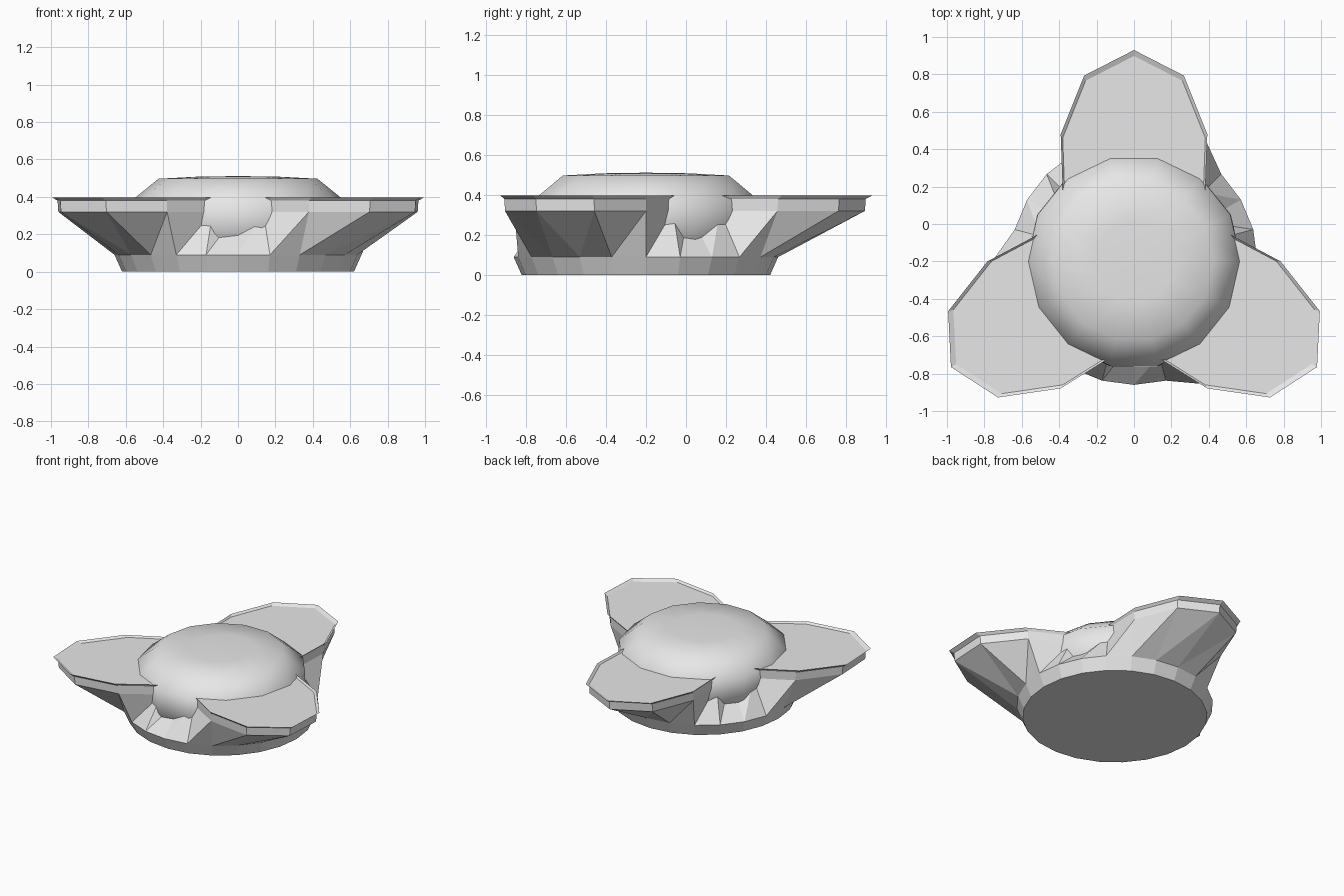
import bpy, bmesh, math

if "Cube" in bpy.data.objects:
    bpy.data.objects.remove(bpy.data.objects["Cube"])

CENTRE_Y = -0.2   # axis of the three-lobed body

grey = bpy.data.materials.new("light grey")
grey.diffuse_color = (0.8, 0.8, 0.8, 1)
grey.use_nodes = True
grey.node_tree.nodes["Principled BSDF"].inputs["Base Color"].default_value = grey.diffuse_color


def round_base(a):
    return 1.0


def lobes(a):
    # three rounded lobes, one pointing to the back
    return 0.784 + 0.346 * math.cos(3 * (a - math.pi / 2))


def add_loft(name, sides, rings, cap_top=True):
    """Stack rings of (z, scale, outline function) and triangulate between them."""
    bm = bmesh.new()
    loops = []
    for z, scale, outline in rings:
        loop = []
        for i in range(sides):
            a = 2 * math.pi * i / sides
            r = scale * outline(a)
            loop.append(bm.verts.new((r * math.cos(a), CENTRE_Y + r * math.sin(a), z)))
        loops.append(loop)
    for low, high in zip(loops, loops[1:]):
        for i in range(sides):
            j = (i + 1) % sides
            bm.faces.new((low[i], low[j], high[j]))
            bm.faces.new((low[i], high[j], high[i]))
    bm.faces.new(loops[0][::-1])
    if cap_top:
        bm.faces.new(loops[-1])
    me = bpy.data.meshes.new(name)
    bm.to_mesh(me)
    bm.free()
    me.materials.append(grey)
    ob = bpy.data.objects.new(name, me)
    bpy.context.collection.objects.link(ob)
    return ob


# Body: round foot flaring into three lobes with a thin lip and a flat tray
add_loft("lobed_body", 24, [
    (0.0, 0.62, round_base),
    (0.09, 0.66, round_base),
    (0.32, 0.967, lobes),
    (0.38, 0.971, lobes),
    (0.397, 1.0, lobes),
    (0.384, 0.972, lobes),
])

# Dome: smooth flattened ball set into the middle, showing in the notches
dome = add_loft("dome", 14, [
    (0.06, 0.40, round_base),
    (0.17, 0.565, round_base),
    (0.28, 0.575, round_base),
    (0.378, 0.572, round_base),
    (0.497, 0.425, round_base),
    (0.508, 0.22, round_base),
    (0.511, 0.02, round_base),
])
for p in dome.data.polygons:
    p.use_smooth = True
